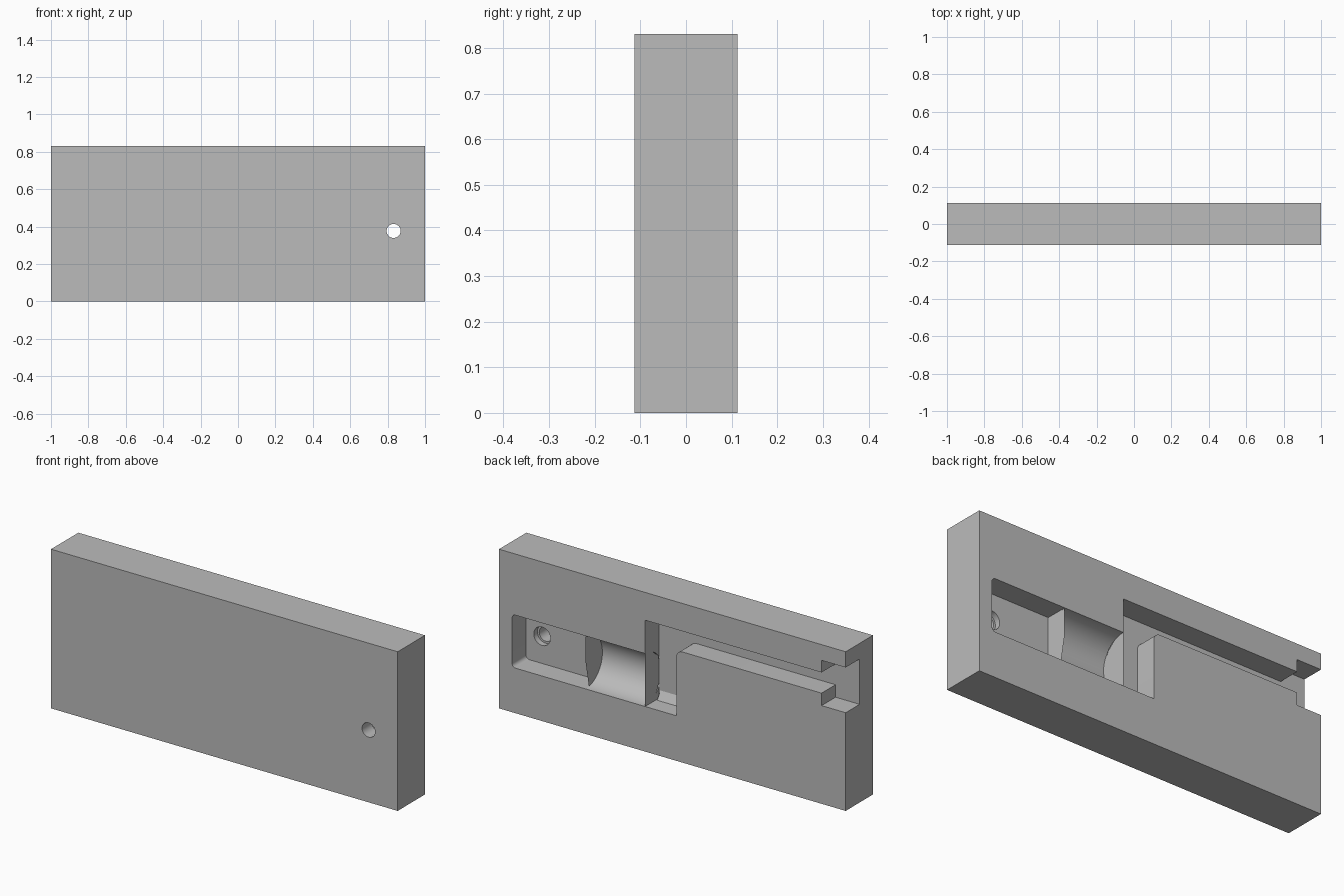
import bpy, bmesh, math
from mathutils import Matrix, Vector

cube = bpy.data.objects.get("Cube")
if cube:
    bpy.data.objects.remove(cube, do_unlink=True)

HALF_T, HEIGHT = 0.1125, 0.83
FLOOR = HALF_T - 0.115          # y of the recess floor
LOW, HIGH = 0.235, 0.511        # bottom and top of the main recess
MID = (LOW + HIGH) / 2

grey = bpy.data.materials.new("plain grey")
grey.use_nodes = True
grey.diffuse_color = (0.5, 0.5, 0.5, 1)
grey.node_tree.nodes["Principled BSDF"].inputs["Base Color"].default_value = (0.5, 0.5, 0.5, 1)


def make(name, bm):
    bmesh.ops.recalc_face_normals(bm, faces=bm.faces)
    mesh = bpy.data.meshes.new(name)
    bm.to_mesh(mesh)
    bm.free()
    mesh.materials.append(grey)
    obj = bpy.data.objects.new(name, mesh)
    bpy.context.collection.objects.link(obj)
    return obj


def prism(name, outline, y0, y1):
    """Extrude an x-z outline along y."""
    bm = bmesh.new()
    face = bm.faces.new([bm.verts.new((x, y0, z)) for x, z in outline])
    moved = bmesh.ops.extrude_face_region(bm, geom=[face])["geom"]
    bmesh.ops.translate(bm, vec=(0, y1 - y0, 0),
                        verts=[v for v in moved if isinstance(v, bmesh.types.BMVert)])
    return make(name, bm)


def cylinder(name, radius, start, end, sides=48):
    start, end = Vector(start), Vector(end)
    axis = end - start
    bm = bmesh.new()
    turn = axis.to_track_quat('Z', 'Y').to_matrix().to_4x4()
    bmesh.ops.create_cone(bm, cap_ends=True, segments=sides, radius1=radius, radius2=radius,
                          depth=axis.length, matrix=Matrix.Translation((start + end) / 2) @ turn)
    return make(name, bm)


def arc(cx, cz, r, a0, a1, steps=6):
    angles = [math.radians(a0 + (a1 - a0) * i / steps) for i in range(steps + 1)]
    return [(cx + r * math.cos(a), cz + r * math.sin(a)) for a in angles]


# Solid block
block = prism("block", [(-1, 0), (1, 0), (1, HEIGHT), (-1, HEIGHT)], -HALF_T, HALF_T)

# Recess with rounded outer corners
r = 0.02
pocket = [(0.5, LOW)] + arc(0.925 - r, LOW + r, r, -90, 0) \
    + arc(0.925 - r, HIGH - r, r, 0, 90) + [(0.5, HIGH)]

# Channel that rises and runs out through the end, wider at its mouth
channel = [(0.157, LOW), (0.157, 0.685), (-0.861, 0.685), (-0.861, 0.748), (-1.1, 0.748),
           (-1.1, 0.512), (-0.861, 0.512), (-0.861, 0.577)] \
    + arc(-0.058, 0.542, 0.035, 90, 0) + [(-0.023, LOW)]

BACK = HALF_T + 0.1
cutters = [
    prism("pocket_cutter", pocket, FLOOR, BACK),
    prism("channel_cutter", channel, FLOOR, BACK),
    # Half-round trough joining recess and channel
    cylinder("trough_cutter", (HIGH - LOW) / 2, (0.157, HALF_T, MID), (0.5, HALF_T, MID), 64),
    # Through hole with a counterbore on the recess side
    cylinder("hole_cutter", 0.0375, (0.832, -0.3, 0.377), (0.832, 0.3, 0.377)),
    cylinder("counterbore_cutter", 0.048, (0.832, FLOOR - 0.03, 0.377), (0.832, HALF_T, 0.377)),
]
for cutter in cutters:
    cutter.hide_render = True
    mod = block.modifiers.new(cutter.name, 'BOOLEAN')
    mod.operation = 'DIFFERENCE'
    mod.solver = 'EXACT'
    mod.object = cutter

# Bake the cuts and drop the cutters
bpy.context.view_layer.objects.active = block
block.select_set(True)
for cutter in cutters:
    bpy.ops.object.modifier_apply(modifier=cutter.name)
for cutter in cutters:
    bpy.data.objects.remove(cutter, do_unlink=True)
bpy.ops.object.shade_smooth_by_angle(angle=math.radians(30))

# Small sloped ledge along the bottom of the channel
bm = bmesh.new()
ends = [[bm.verts.new((x, y, z)) for y, z in
         [(FLOOR, LOW), (FLOOR + 0.025, LOW), (FLOOR, LOW + 0.042)]] for x in (-0.023, 0.15)]
for end in ends:
    bm.faces.new(end)
for i in range(3):
    j = (i + 1) % 3
    bm.faces.new([ends[0][i], ends[0][j], ends[1][j], ends[1][i]])
make("channel_ledge", bm)
